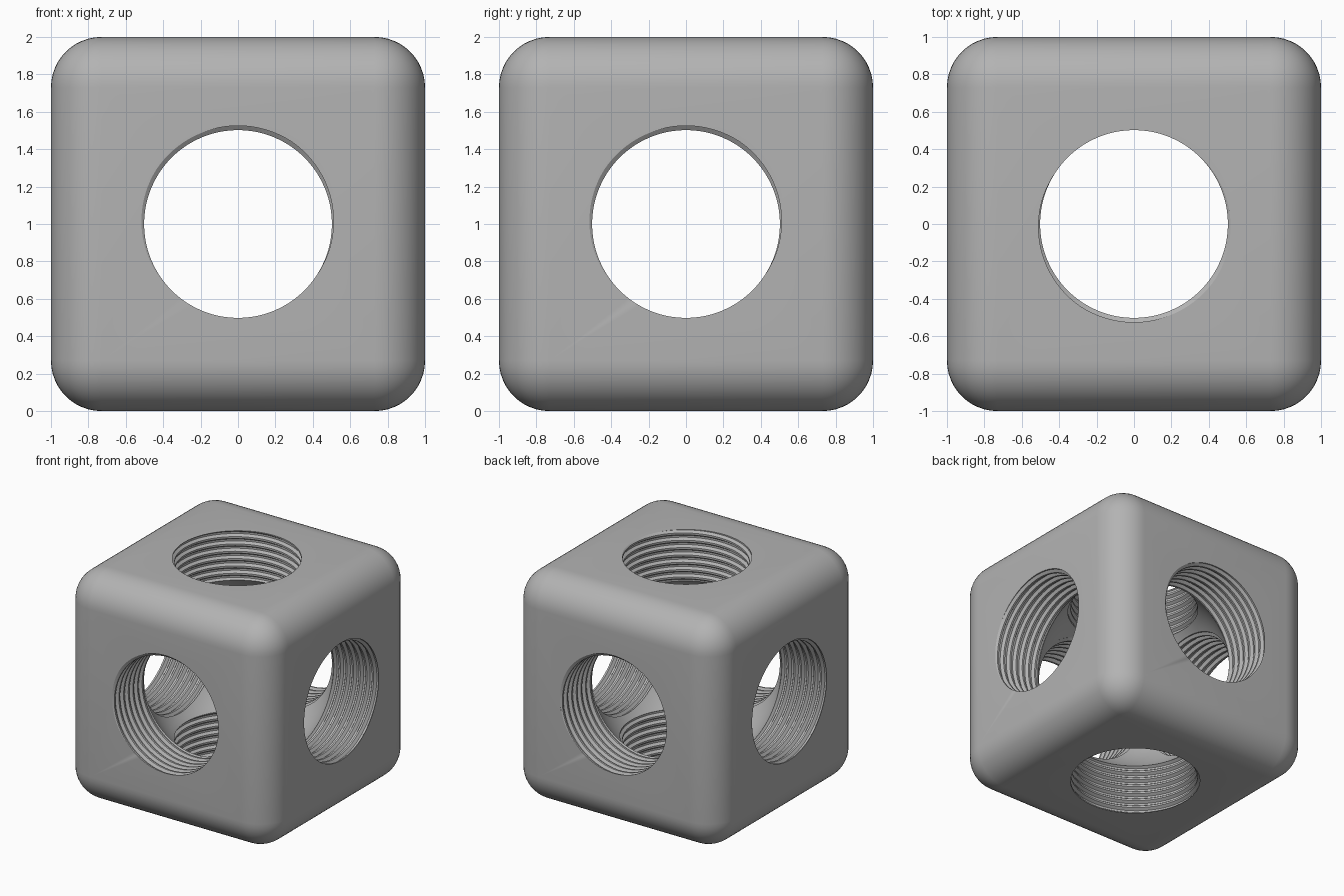
import bpy, bmesh, math
from mathutils import Matrix, Vector

default = bpy.data.objects.get("Cube")
if default:
    bpy.data.objects.remove(default, do_unlink=True)

CENTRE = Vector((0, 0, 1))
EDGE_RADIUS = 0.27
CAVITY_RADIUS = 0.76
ROOT, CREST = 0.525, 0.502
PITCH = 0.064
SIDES = 96
PROFILE = [CREST, CREST, ROOT, ROOT]      # radii over one turn of thread

grey = bpy.data.materials.new("grey")
grey.use_nodes = True
grey.diffuse_color = (0.45, 0.45, 0.45, 1)
grey.node_tree.nodes["Principled BSDF"].inputs["Base Color"].default_value = grey.diffuse_color


def make_object(name, bm):
    bmesh.ops.recalc_face_normals(bm, faces=bm.faces)
    mesh = bpy.data.meshes.new(name)
    bm.to_mesh(mesh)
    bm.free()
    mesh.materials.append(grey)
    obj = bpy.data.objects.new(name, mesh)
    bpy.context.collection.objects.link(obj)
    return obj


def thread_mesh(start, end):
    """Closed screw along +z whose rows follow the helix."""
    bm = bmesh.new()
    steps = len(PROFILE)
    rows = round((end - start) / PITCH * steps)

    def point(i, k):
        a = math.tau * i / SIDES
        r = PROFILE[k % steps]
        return bm.verts.new((r * math.cos(a), r * math.sin(a),
                             start + PITCH * (k / steps + i / SIDES)))

    grid = [[point(i, k) for k in range(rows + 1 + (steps if i == 0 else 0))]
            for i in range(SIDES)]

    def at(i, k):
        return grid[i][k] if i < SIDES else grid[0][k + steps]

    for i in range(SIDES):
        for k in range(rows):
            bm.faces.new((at(i, k), at(i + 1, k), at(i + 1, k + 1), at(i, k + 1)))
    # fan caps, including the short step where the helix begins and ends
    for k, z in ((0, start), (rows, end + PITCH)):
        hub = bm.verts.new((0, 0, z))
        loop = [at(i, k) for i in range(SIDES + 1)]
        loop += [grid[0][k + s] for s in range(steps - 1, -1, -1)]
        for a, b in zip(loop, loop[1:]):
            bm.faces.new((hub, a, b))
    return bm


# rounded block
bm = bmesh.new()
bmesh.ops.create_cube(bm, size=2, matrix=Matrix.Translation(CENTRE))
bmesh.ops.bevel(bm, geom=bm.edges[:], offset=EDGE_RADIUS, segments=12,
                profile=0.5, affect='EDGES')
block = make_object("threaded_block", bm)

# round cavity
bm = bmesh.new()
bmesh.ops.create_uvsphere(bm, u_segments=96, v_segments=48, radius=CAVITY_RADIUS,
                          matrix=Matrix.Translation(CENTRE))
cutters = [make_object("cavity_cutter", bm)]

# one threaded bore for each face
for side, axis in (("right", (-1, 0, 0)), ("left", (1, 0, 0)), ("front", (0, -1, 0)),
                   ("back", (0, 1, 0)), ("top", (0, 0, 1)), ("bottom", (0, 0, -1))):
    turn = Vector(axis).to_track_quat('Z', 'Y').to_matrix().to_4x4()
    bm = thread_mesh(0.43, 1.1)
    bm.transform(Matrix.Translation(CENTRE) @ turn)
    cutters.append(make_object(side + "_bore_cutter", bm))

bpy.context.view_layer.objects.active = block
block.select_set(True)
for cutter in cutters:
    mod = block.modifiers.new(cutter.name, 'BOOLEAN')
    mod.operation = 'DIFFERENCE'
    mod.solver = 'MANIFOLD'
    mod.object = cutter
    bpy.ops.object.modifier_apply(modifier=mod.name)
for cutter in cutters:
    bpy.data.objects.remove(cutter, do_unlink=True)

bpy.ops.object.shade_smooth_by_angle(angle=math.radians(30))
